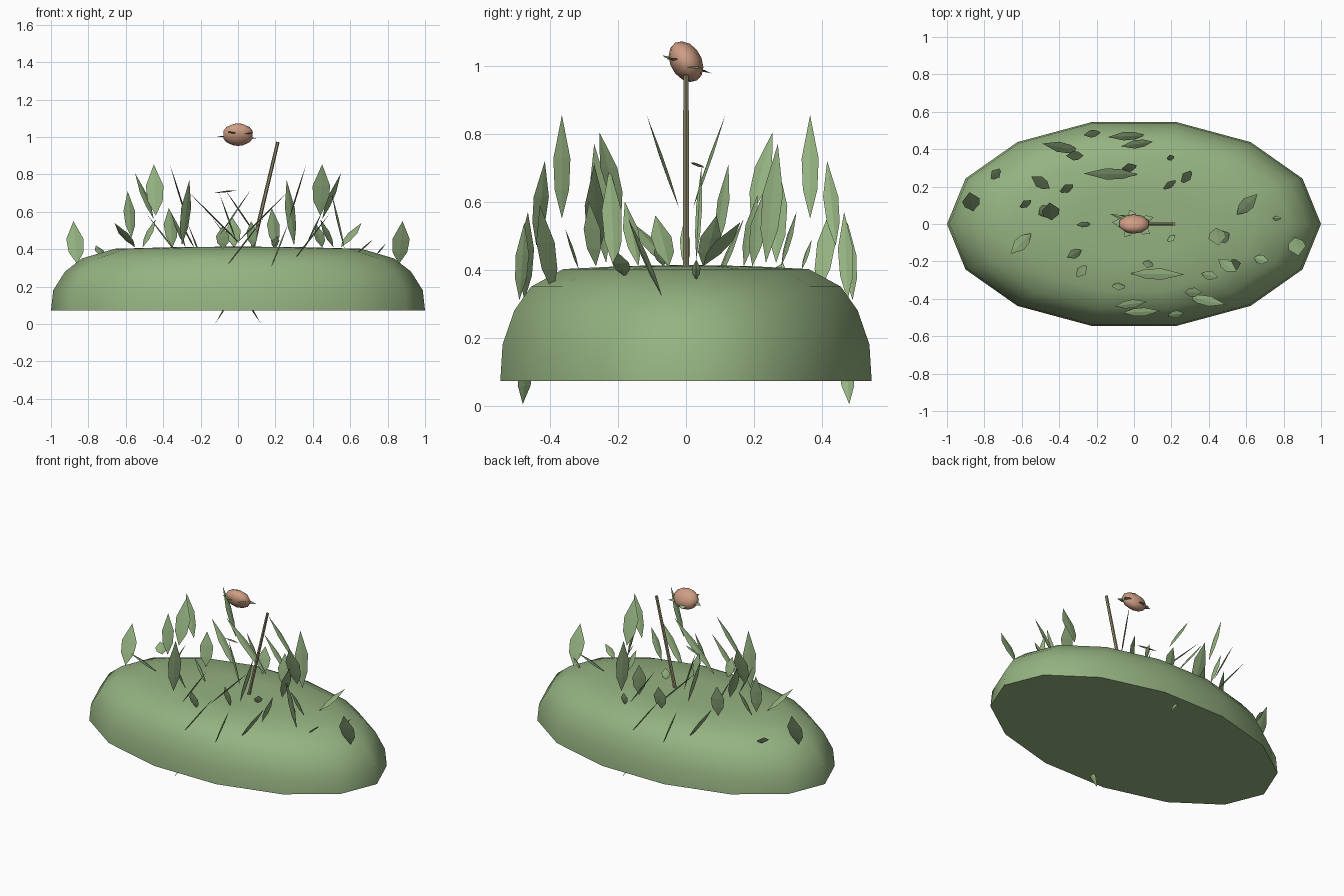
import bpy, bmesh, math
from mathutils import Vector, Matrix

if "Cube" in bpy.data.objects:
    bpy.data.objects.remove(bpy.data.objects["Cube"])


def material(name, rgb):
    m = bpy.data.materials.new(name)
    m.diffuse_color = (*rgb, 1)
    m.use_nodes = True
    m.node_tree.nodes["Principled BSDF"].inputs["Base Color"].default_value = m.diffuse_color
    return m


GREEN = material("leaf green", (0.30, 0.45, 0.22))
SALMON = material("salmon", (0.62, 0.34, 0.23))
OLIVE = material("olive stem", (0.32, 0.29, 0.17))


def finish(bm, name, mat, smooth=None):
    bmesh.ops.recalc_face_normals(bm, faces=bm.faces)
    me = bpy.data.meshes.new(name)
    bm.to_mesh(me)
    bm.free()
    me.materials.append(mat)
    ob = bpy.data.objects.new(name, me)
    bpy.context.collection.objects.link(ob)
    if smooth:
        bpy.ops.object.select_all(action='DESELECT')
        ob.select_set(True)
        bpy.context.view_layer.objects.active = ob
        bpy.ops.object.shade_smooth_by_angle(angle=math.radians(smooth))
    return ob


# Mound: fourteen-sided oval dome with a flat underside
bm = bmesh.new()
rings = []
for s, z in [(1, .073), (.988, .18), (.925, .28), (.835, .35), (.66, .402), (.33, .411)]:
    rings.append([bm.verts.new((s * math.cos(k * math.tau / 14),
                                .56 * s * math.sin(k * math.tau / 14), z)) for k in range(14)])
for lo, hi in zip(rings, rings[1:]):
    for k in range(14):
        j = (k + 1) % 14
        bm.faces.new((lo[k], lo[j], hi[j], hi[k]))
apex = bm.verts.new((0, 0, .414))
for k in range(14):
    bm.faces.new((rings[-1][k], rings[-1][(k + 1) % 14], apex))
bm.faces.new(rings[0])
finish(bm, "mound", GREEN, 50)


def add_leaf(bm, base, tip, width, thick=.004):
    """Pointed thin blade; its width lies level, across the lean."""
    base, tip = Vector(base), Vector(tip)
    d = tip - base
    side = Vector((-d.y, d.x, 0)).normalized()
    up = d.cross(side).normalized() * thick
    at = lambda t, w: base + d * t + side * width * w / 2
    b, t = bm.verts.new(base), bm.verts.new(tip)
    left = [bm.verts.new(at(.28, .85)), bm.verts.new(at(.58, 1))]
    right = [bm.verts.new(at(.28, -.85)), bm.verts.new(at(.58, -1))]
    for sgn in (1, -1):
        m = [bm.verts.new(at(f, 0) + up * sgn) for f in (.28, .58)]
        for e in (left, right):
            bm.faces.new((b, e[0], m[0]))
            bm.faces.new((e[0], e[1], m[1], m[0]))
            bm.faces.new((e[1], t, m[1]))


# Leaves that repeat with a half turn: base, tip, width
paired = [
    ((-.86, .07, .32), (-.88, .17, .55), .095),
    ((-.45, .19, .56), (-.55, .255, .805), .06),
    ((-.44, .02, .58), (-.45, .115, .853), .095),
    ((-.51, .05, .41), (-.44, .09, .56), .07),
    ((-.27, .365, .55), (-.365, .365, .855), .05),
    ((-.29, .39, .33), (-.49, .43, .59), .055),
    ((-.18, .49, .31), (-.27, .475, .54), .04),
    ((.06, .475, .31), (-.14, .465, .57), .045),
    ((.10, .44, .47), (-.07, .415, .72), .045),
    ((.02, .265, .42), (-.27, .27, .71), .06),
    ((.55, .05, .41), (.66, .16, .54), .07),
    ((.30, .235, .42), (.26, .27, .77), .08),
    ((.12, .48, .005), (0, .465, .2), .045),
]
# Single leaves
single = [
    ((-.72, .25, .36), (-.76, .285, .42), .07),
    ((-.57, .09, .46), (-.59, .125, .71), .07),
    ((-.35, .17, .41), (-.37, .21, .62), .08),
    ((-.02, .28, .41), (-.03, .325, .57), .08),
    ((.20, .34, .40), (.19, .37, .49), .04),
    ((.20, .195, .41), (.18, .225, .62), .08),
    ((.74, .03, .37), (.79, .03, .43), .025),
    ((-.23, 0, .40), (-.31, -.005, .55), .03),
    ((-.28, -.14, .41), (-.36, -.18, .60), .05),
    ((.19, -.065, .41), (.21, -.09, .47), .05),
    ((.08, -.195, .41), (.07, -.235, .55), .06),
    ((-.08, -.315, .40), (-.085, -.355, .52), .07),
    ((.36, -.265, .41), (.45, -.285, .60), .05),
    ((.57, -.21, .40), (.50, -.225, .70), .06),
    ((.64, -.18, .38), (.72, -.20, .45), .05),
    ((.45, -.05, .41), (.42, -.09, .53), .07),
    # loose sprig below the bud
    ((-.01, .015, .715), (-.13, .055, .70), .02),
    ((-.005, .03, .43), (-.10, .045, .70), .018),
]
bm = bmesh.new()
for base, tip, w in paired:
    for s in (1, -1):
        add_leaf(bm, (s * base[0], s * base[1], base[2]), (s * tip[0], s * tip[1], tip[2]), w)
for base, tip, w in single:
    add_leaf(bm, base, tip, w)
finish(bm, "leaves", GREEN)

# Stem: slim leaning rod
bm = bmesh.new()
a, b = Vector((.065, 0, .35)), Vector((.213, 0, .973))
rot = (b - a).to_track_quat('Z', 'Y').to_matrix().to_4x4()
bmesh.ops.create_cone(bm, cap_ends=True, segments=6, radius1=.011, radius2=.009,
                      depth=(b - a).length, matrix=Matrix.Translation((a + b) / 2) @ rot)
finish(bm, "stem", OLIVE, 40)

# Bud: tilted, flattened ball
bm = bmesh.new()
tilt = Matrix.Translation((0, 0, 1.012)) @ Matrix.Rotation(math.radians(30), 4, 'X')
bmesh.ops.create_uvsphere(bm, u_segments=10, v_segments=7, radius=1,
                          matrix=tilt @ Matrix.Diagonal((.085, .046, .064, 1)))
finish(bm, "bud", SALMON, 60)

# Sepals: five small pointed leaves around the bud
bm = bmesh.new()
for k in range(5):
    ang = k * math.tau / 5 + .5
    c, s = math.cos(ang), math.sin(ang)
    pt = lambda r, q: (r * c, r * .65 * s, 1.005 - q * s)
    add_leaf(bm, pt(.03, .01), pt(.118, .028), .045, .003)
finish(bm, "sepals", GREEN)
